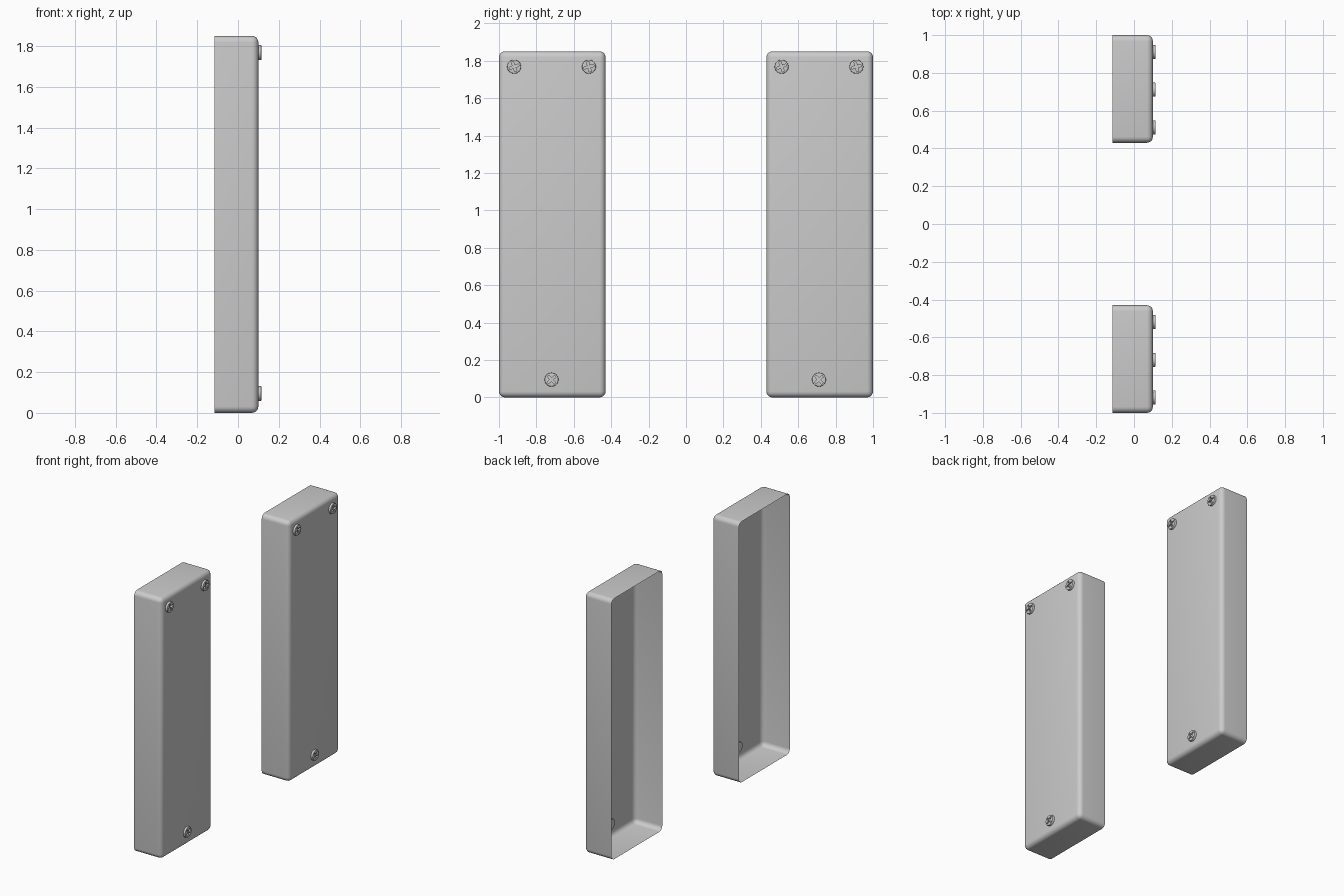
import bpy, bmesh
from math import radians, pi
from mathutils import Matrix

if "Cube" in bpy.data.objects:
    bpy.data.objects.remove(bpy.data.objects["Cube"])

DEPTH_BACK, DEPTH_FRONT = -0.115, 0.10
WIDTH, HEIGHT = 0.57, 1.85
SCREW_R = 0.037


def to_mesh(bm, name):
    bmesh.ops.recalc_face_normals(bm, faces=bm.faces)
    me = bpy.data.meshes.new(name)
    bm.to_mesh(me)
    bm.free()
    return me


def add(name, me, loc=(0, 0, 0), rot_x=0.0):
    ob = bpy.data.objects.new(name, me)
    ob.location = loc
    ob.rotation_euler = (rot_x, 0, 0)
    bpy.context.collection.objects.link(ob)
    return ob


def smooth(me, angle):
    for p in me.polygons:
        p.use_smooth = True
    me.set_sharp_from_angle(angle=radians(angle))


# Cover shell: rounded thin tray, open at the back (-x)
bm = bmesh.new()
bmesh.ops.create_cube(bm, size=1)
bmesh.ops.scale(bm, vec=(DEPTH_FRONT - DEPTH_BACK, WIDTH, HEIGHT), verts=bm.verts)
bmesh.ops.translate(bm, vec=((DEPTH_FRONT + DEPTH_BACK) / 2, 0, HEIGHT / 2), verts=bm.verts)
edges = [e for e in bm.edges if max(v.co.x for v in e.verts) > 0]
bmesh.ops.bevel(bm, geom=edges, offset=0.032, segments=5, profile=0.5, affect='EDGES')
back = [f for f in bm.faces if all(v.co.x < DEPTH_BACK + 1e-4 for v in f.verts)]
cover_mesh = None
bmesh.ops.recalc_face_normals(bm, faces=bm.faces)
bmesh.ops.delete(bm, geom=back, context='FACES')
cover_mesh = bpy.data.meshes.new("cover")
bm.to_mesh(cover_mesh)
bm.free()
smooth(cover_mesh, 40)

# Screw head: short cylinder along x with a softened front rim
bm = bmesh.new()
bmesh.ops.create_cone(bm, cap_ends=True, segments=32, radius1=SCREW_R, radius2=SCREW_R, depth=0.03,
                      matrix=Matrix.Translation((0.1, 0, 0)) @ Matrix.Rotation(pi / 2, 4, 'Y'))
rim = [e for e in bm.edges if all(v.co.x > 0.11 for v in e.verts)]
bmesh.ops.bevel(bm, geom=rim, offset=0.004, segments=2, profile=0.5, affect='EDGES')
head = add("screw_head", to_mesh(bm, "screw_head"))

# Cross-shaped recess cut into the head
a, b = 0.006, 0.027
outline = [(b, -a), (b, a), (a, a), (a, b), (-a, b), (-a, a),
           (-b, a), (-b, -a), (-a, -a), (-a, -b), (a, -b), (a, -a)]
bm = bmesh.new()
face = bm.faces.new([bm.verts.new((0.101, y, z)) for y, z in outline])
ext = bmesh.ops.extrude_face_region(bm, geom=[face])
bmesh.ops.translate(bm, vec=(0.03, 0, 0),
                    verts=[g for g in ext["geom"] if isinstance(g, bmesh.types.BMVert)])
cutter = add("recess_cutter", to_mesh(bm, "recess_cutter"))
cutter.hide_render = True
mod = head.modifiers.new("recess", 'BOOLEAN')
mod.operation, mod.solver, mod.object = 'DIFFERENCE', 'EXACT', cutter
dg = bpy.context.evaluated_depsgraph_get()
screw_mesh = bpy.data.meshes.new_from_object(head.evaluated_get(dg))
smooth(screw_mesh, 30)
bpy.data.objects.remove(head)
bpy.data.objects.remove(cutter)

# Two identical covers, each with two screws on top and one below
for side, yc in (("left", -0.715), ("right", 0.715)):
    add(f"{side}_cover", cover_mesh, (0, yc, 0))
    for label, dy, z, turn in (("top_a", -0.204, 1.768, 20), ("top_b", 0.196, 1.768, 15),
                               ("bottom", -0.004, 0.095, 42)):
        add(f"{side}_screw_{label}", screw_mesh, (0, yc + dy, z), radians(turn))
